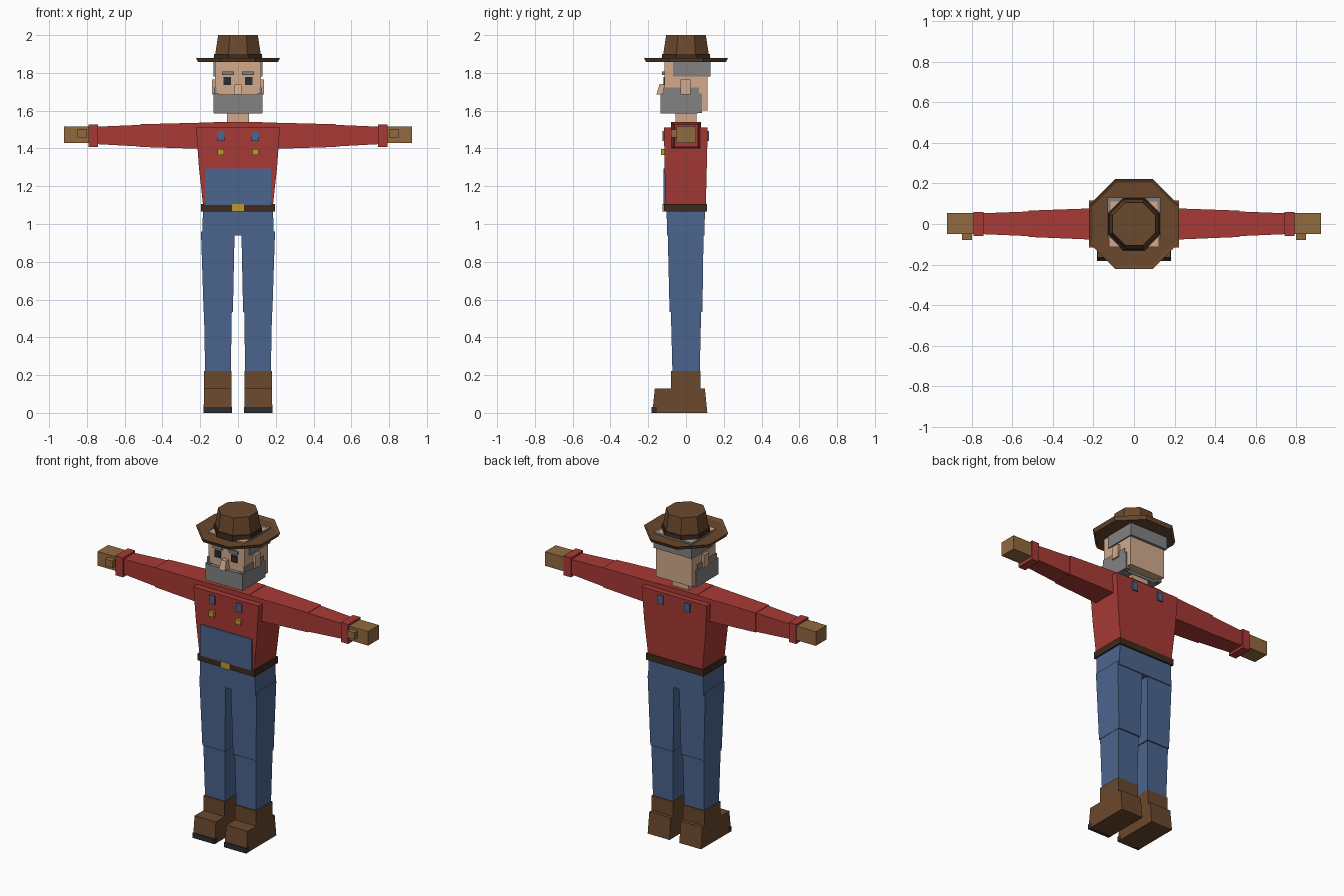
import bpy, bmesh, math

if "Cube" in bpy.data.objects:
    bpy.data.objects.remove(bpy.data.objects["Cube"])


def material(name, rgb):
    m = bpy.data.materials.new(name)
    lin = [((c / 255 + 0.055) / 1.055) ** 2.4 for c in rgb]
    m.diffuse_color = (*lin, 1)
    m.use_nodes = True
    m.node_tree.nodes["Principled BSDF"].inputs["Base Color"].default_value = m.diffuse_color
    return m


RED = material("red shirt", (168, 58, 53))
BLUE = material("blue denim", (76, 101, 143))
BROWN = material("brown leather", (106, 72, 45))
DARK = material("dark leather", (62, 42, 29))
TAN = material("tan glove", (146, 106, 64))
SKIN = material("skin", (210, 170, 139))
GREY = material("grey hair", (130, 130, 130))
GOLD = material("brass", (190, 155, 48))
BLACK = material("black", (44, 45, 50))


def finish(name, mat, bm, mirror):
    bmesh.ops.recalc_face_normals(bm, faces=bm.faces)
    me = bpy.data.meshes.new(name)
    bm.to_mesh(me)
    bm.free()
    me.materials.append(mat)
    ob = bpy.data.objects.new(name, me)
    bpy.context.collection.objects.link(ob)
    if mirror:
        mod = ob.modifiers.new("mirror", "MIRROR")
        mod.use_mirror_merge = False
    return ob


def loft(name, mat, rings, mirror=False):
    """Skin a list of equal-sized point rings and cap both ends."""
    bm = bmesh.new()
    rows = [[bm.verts.new(p) for p in ring] for ring in rings]
    n = len(rows[0])
    for a, b in zip(rows, rows[1:]):
        for i in range(n):
            j = (i + 1) % n
            bm.faces.new((a[i], a[j], b[j], b[i]))
    bm.faces.new(rows[0])
    bm.faces.new(rows[-1])
    return finish(name, mat, bm, mirror)


def block(name, mat, z0, r0, z1, r1=None, mirror=False):
    """Upright block; r0 and r1 are (x0, x1, y0, y1) at the two heights."""
    def ring(z, r):
        return [(r[0], r[2], z), (r[1], r[2], z), (r[1], r[3], z), (r[0], r[3], z)]
    return loft(name, mat, [ring(z0, r0), ring(z1, r1 or r0)], mirror)


def limb(name, mat, x0, r0, x1, r1=None):
    """Mirrored sideways block; r0 and r1 are (y0, y1, z0, z1)."""
    def ring(x, r):
        return [(x, r[0], r[2]), (x, r[1], r[2]), (x, r[1], r[3]), (x, r[0], r[3])]
    return loft(name, mat, [ring(x0, r0), ring(x1, r1 or r0)], True)


def octagon(name, mat, profile):
    """Eight-sided turned shape from (flat-side distance, height) pairs."""
    rings = []
    for a, z in profile:
        r = a / math.cos(math.pi / 8)
        rings.append([(r * math.cos(t), r * math.sin(t), z)
                      for t in (math.pi * (2 * i + 1) / 8 for i in range(8))])
    return loft(name, mat, rings)


# Boots
block("boot_foot", BROWN, 0, (.033, .182, -.178, .113), .13, (.035, .18, -.165, .1), True)
block("boot_shaft", BROWN, .13, (.035, .18, -.08, .078), .222, None, True)
block("boot_toe_sole", BLACK, 0, (.032, .183, -.182, -.153), .03, None, True)

# Legs and hips
block("lower_leg", BLUE, .22, (.038, .174, -.072, .073), .535, (.033, .18, -.08, .08), True)
block("upper_leg", BLUE, .535, (.027, .182, -.087, .087), .96, (.018, .196, -.097, .093), True)
block("hips", BLUE, .938, (-.19, .19, -.1, .098), 1.075, (-.185, .185, -.103, .1))

# Belt
block("belt", DARK, 1.066, (-.195, .195, -.117, .11), 1.106)
block("belt_buckle", GOLD, 1.066, (-.032, .032, -.124, -.11), 1.105)

# Shirt body
block("waist", RED, 1.1, (-.185, .185, -.11, .105), 1.3, (-.207, .207, -.113, .11))
block("chest", RED, 1.3, (-.207, .207, -.113, .11), 1.51, (-.222, .222, -.117, .115))
block("collar", RED, 1.5, (-.13, .13, -.08, .08), 1.54)

# Overall bib, strap ends and buttons
block("bib", BLUE, 1.1, (-.176, .176, -.118, -.109), 1.293, (-.176, .176, -.12, -.109))
block("strap_front", BLUE, 1.44, (.072, .11, -.124, -.11), 1.493, None, True)
block("strap_back", BLUE, 1.44, (.072, .11, .108, .121), 1.493, None, True)
block("button", GOLD, 1.366, (.073, .108, -.132, -.112), 1.396, None, True)

# Arms
limb("upper_arm", RED, .13, (-.08, .08, 1.396, 1.538), .52, (-.064, .066, 1.408, 1.528))
limb("forearm", RED, .51, (-.06, .062, 1.41, 1.525), .75, (-.05, .053, 1.423, 1.515))
limb("cuff", RED, .742, (-.06, .06, 1.407, 1.527), .792)
limb("hand", TAN, .785, (-.05, .054, 1.428, 1.515), .922)
limb("thumb", TAN, .8, (-.08, -.04, 1.457, 1.499), .85)

# Neck and head
block("neck", SKIN, 1.52, (-.057, .057, -.055, .055), 1.62)
block("head", SKIN, 1.6, (-.123, .123, -.113, .115), 1.875)
block("ear", SKIN, 1.685, (.115, .138, -.028, .024), 1.765, None, True)
block("nose", SKIN, 1.685, (-.021, .021, -.157, -.11), 1.74, (-.017, .017, -.14, -.11))

# Beard, sideburns, hair and brows
block("beard", GREY, 1.585, (-.127, .127, -.136, .06), 1.685)
block("beard_side", GREY, 1.587, (.1, .129, -.13, .085), 1.69, None, True)
block("sideburn", GREY, 1.68, (.115, .128, -.118, .07), 1.722, None, True)
block("hair_side", GREY, 1.78, (.115, .13, -.07, .13), 1.876, None, True)
block("hair_back", GREY, 1.78, (-.13, .13, .11, .13), 1.876)
block("brow", GREY, 1.79, (.022, .084, -.126, -.11), 1.808, None, True)
block("eye", BLACK, 1.735, (.036, .076, -.12, -.112), 1.777, None, True)

# Hat with upturned brim edge
octagon("hat_brim", BROWN, [(.1, 1.857), (.212, 1.857), (.223, 1.879), (.206, 1.868), (.1, 1.866)])
octagon("hat_band", DARK, [(.13, 1.862), (.127, 1.9)])
octagon("hat_crown", BROWN, [(.125, 1.87), (.105, 2.0)])
